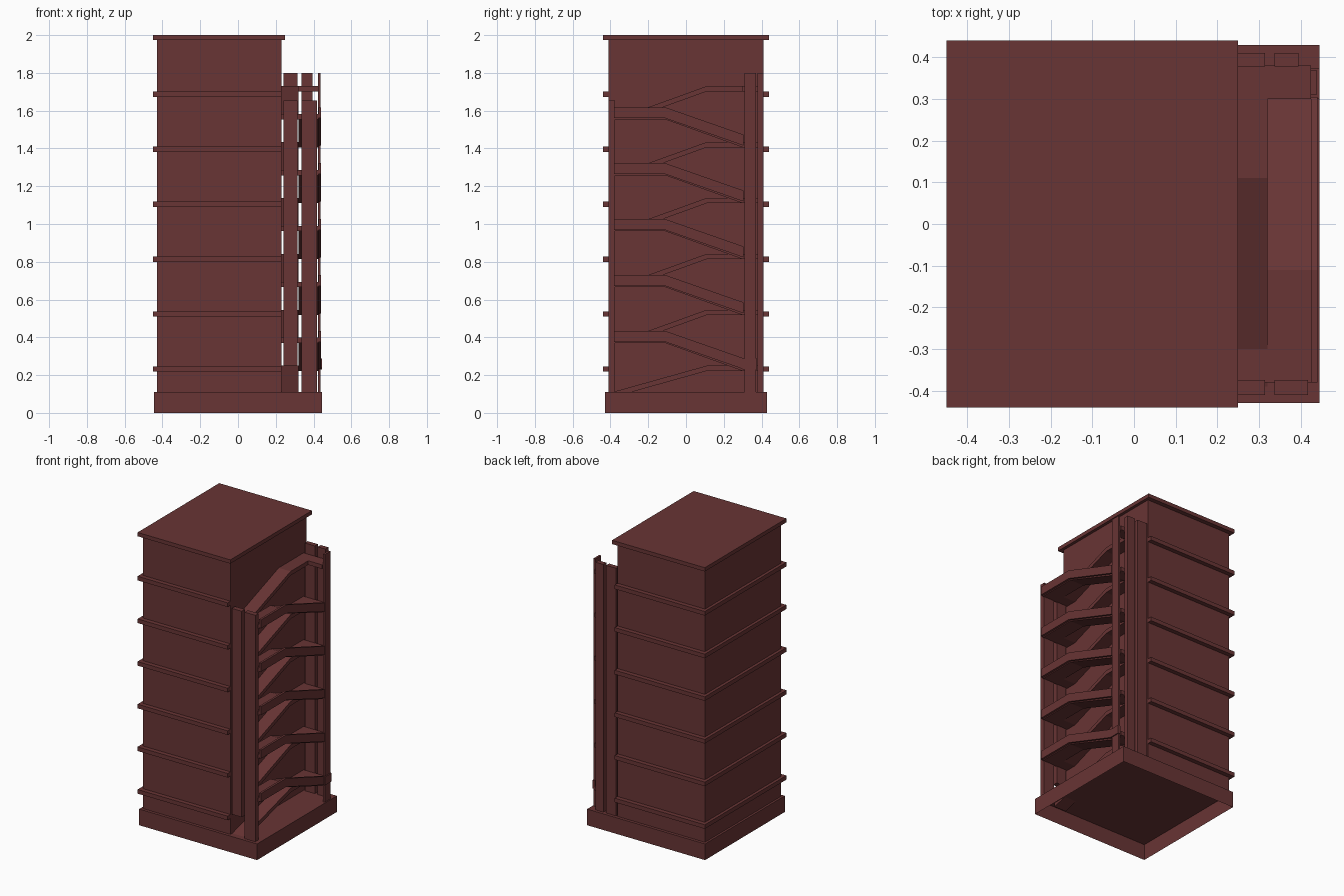
import bpy, bmesh

if "Cube" in bpy.data.objects:
    bpy.data.objects.remove(bpy.data.objects["Cube"])

mat = bpy.data.materials.new("dark_brick")
mat.diffuse_color = (0.14, 0.035, 0.035, 1)
mat.use_nodes = True
mat.node_tree.nodes["Principled BSDF"].inputs["Base Color"].default_value = mat.diffuse_color


def finish(name, bm):
    bmesh.ops.recalc_face_normals(bm, faces=bm.faces)
    me = bpy.data.meshes.new(name)
    bm.to_mesh(me)
    bm.free()
    me.materials.append(mat)
    ob = bpy.data.objects.new(name, me)
    bpy.context.collection.objects.link(ob)
    return ob


def extrude_x(name, x0, x1, pts):
    """Closed (y, z) profile pushed from x0 to x1."""
    bm = bmesh.new()
    face = bm.faces.new([bm.verts.new((x0, y, z)) for y, z in pts])
    ext = bmesh.ops.extrude_face_region(bm, geom=[face], use_keep_orig=True)
    for v in ext["geom"]:
        if isinstance(v, bmesh.types.BMVert):
            v.co.x = x1
    return finish(name, bm)


def box(name, x, y, z):
    return extrude_x(name, x[0], x[1],
                     [(y[0], z[0]), (y[1], z[0]), (y[1], z[1]), (y[0], z[1])])


def strip(name, x0, x1, line, up, down):
    """Slab following a (y, z) line, offset vertically up and down."""
    pts = [(y, z + up) for y, z in line] + [(y, z - down) for y, z in reversed(line)]
    return extrude_x(name, x0, x1, pts)


# Plinth, open underneath
plinth = box("plinth", (-0.445, 0.445), (-0.43, 0.43), (0, 0.11))
bm = bmesh.new()
bm.from_mesh(plinth.data)
bottom = [f for f in bm.faces if all(v.co.z < 0.001 for v in f.verts)]
bmesh.ops.delete(bm, geom=bottom, context="FACES_ONLY")
bm.to_mesh(plinth.data)
bm.free()

# Main block, roof slab and floor bands
box("main_block", (-0.43, 0.23), (-0.41, 0.41), (0.11, 1.98))
box("roof_slab", (-0.45, 0.25), (-0.44, 0.44), (1.974, 2.0))
for i in range(6):
    z = 0.232 + i * 0.291
    box("floor_band", (-0.45, 0.23), (-0.44, 0.44), (z - 0.014, z + 0.014))

# Stair tower columns
box("front_inner_column", (0.24, 0.315), (-0.41, -0.375), (0.25, 1.655))
box("front_outer_column", (0.337, 0.418), (-0.41, -0.375), (0.11, 1.655))
box("back_inner_column", (0.24, 0.315), (0.378, 0.41), (0.11, 1.8))
box("back_outer_column", (0.337, 0.395), (0.378, 0.41), (0.11, 1.8))
box("side_column", (0.424, 0.438), (0.31, 0.37), (0.11, 1.8))

# Entry flight
STEP = 0.296
BACK = 0.25
strip("entry_flight", 0.23, 0.32, [(-0.39, 0.11), (0.11, BACK), (0.38, BACK)], 0, 0.028)

# Dog-leg flights: outer run up to the front landing, inner run up to the back
for k in range(5):
    lo = BACK + k * STEP
    mid = lo + STEP / 2
    hi = lo + STEP
    strip("outer_flight", 0.32, 0.425,
          [(-0.38, mid), (-0.11, mid), (0.30, lo), (0.38, lo)], 0, 0.028)
    strip("inner_flight", 0.23, 0.32,
          [(-0.38, mid), (-0.30, mid), (0.11, hi), (0.38, hi)], 0, 0.028)
    strip("side_parapet", 0.425, 0.44,
          [(-0.38, mid), (-0.11, mid), (0.305, lo + 0.003)], 0.036, 0.022)

# Top landing and lowest parapet return
box("top_landing", (0.32, 0.425), (0.30, 0.38), (1.702, 1.73))
box("parapet_return", (0.425, 0.445), (0.30, 0.375), (0.23, 0.287))
